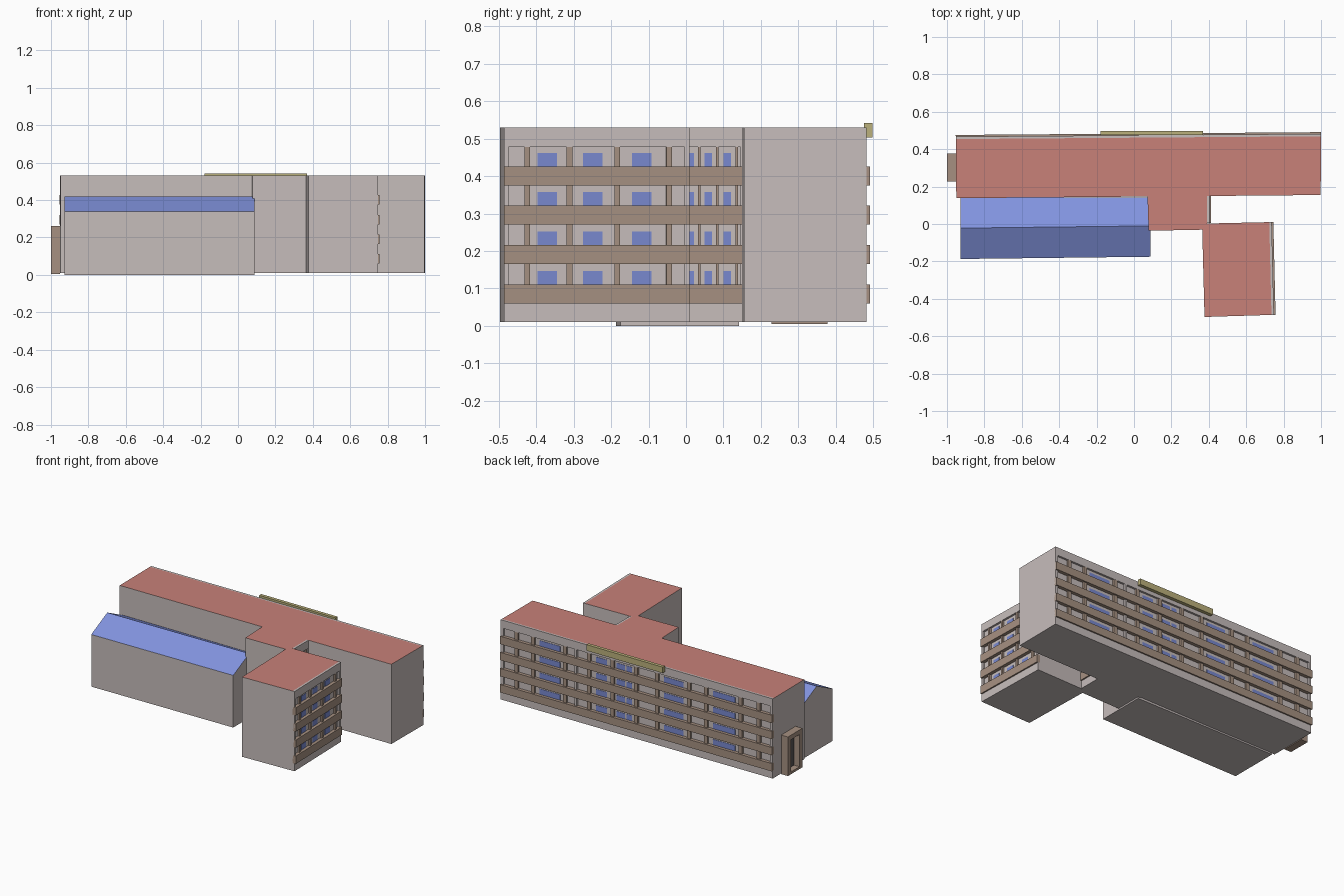
import bpy
from mathutils import Vector

if "Cube" in bpy.data.objects:
    bpy.data.objects.remove(bpy.data.objects["Cube"])


def mat(name, rgb):
    m = bpy.data.materials.new(name)
    m.diffuse_color = (*rgb, 1)
    m.use_nodes = True
    m.node_tree.nodes["Principled BSDF"].inputs["Base Color"].default_value = m.diffuse_color
    return m


WALL = mat("wall", (0.57, 0.51, 0.50))
RED = mat("red_roof", (0.58, 0.22, 0.19))
BLUE = mat("blue_roof", (0.22, 0.29, 0.73))
GLASS = mat("glass", (0.19, 0.25, 0.63))
BROWN = mat("brown", (0.38, 0.28, 0.22))
DARK = mat("dark", (0.10, 0.09, 0.09))
GOLD = mat("sign_gold", (0.50, 0.44, 0.20))

BOTTOM, TOP = 0.01, 0.53
RECESS, PROUD = 0.013, 0.009


def make(name, verts, faces, mats):
    me = bpy.data.meshes.new(name)
    me.from_pydata(verts, [], faces)
    for m in mats:
        me.materials.append(m)
    me.update()
    ob = bpy.data.objects.new(name, me)
    bpy.context.collection.objects.link(ob)
    return ob


def prism(name, pts, z0, z1, side, top=None):
    """Extrude a counter-clockwise footprint; the top face may have its own colour."""
    n = len(pts)
    verts = [(x, y, z) for z in (z0, z1) for x, y in pts]
    faces = [(i, (i + 1) % n, n + (i + 1) % n, n + i) for i in range(n)]
    faces += [tuple(reversed(range(n))), tuple(range(n, 2 * n))]
    ob = make(name, verts, faces, [side, top or side])
    ob.data.polygons[n + 1].material_index = 1
    return ob


def box(name, x0, x1, y0, y1, z0, z1, m):
    return prism(name, [(x0, y0), (x1, y0), (x1, y1), (x0, y1)], z0, z1, m)


def wall_boxes(name, p0, p1, boxes, m):
    """Boxes (u0, u1, d0, d1, z0, z1) along a wall line, d outward, in one mesh."""
    p0, p1 = Vector(p0), Vector(p1)
    t = (p1 - p0).normalized()
    nrm = Vector((t.y, -t.x))
    verts, faces = [], []
    for u0, u1, d0, d1, z0, z1 in boxes:
        b = len(verts)
        for z in (z0, z1):
            for u, d in ((u0, d1), (u1, d1), (u1, d0), (u0, d0)):
                verts.append((*(p0 + t * u + nrm * d), z))
        for f in ((0, 1, 5, 4), (1, 2, 6, 5), (2, 3, 7, 6), (3, 0, 4, 7), (3, 2, 1, 0), (4, 5, 6, 7)):
            faces.append(tuple(b + i for i in f))
    return make(name, verts, faces, [m])


FLOORS = [0.06 + 0.105 * i for i in range(4)]


def facade(name, p0, p1, posts, pillars, windows, pw=0.015):
    """Recessed gallery front: frame, balcony bands, pillars and windows."""
    L = (Vector(p1) - Vector(p0)).length
    r = -RECESS
    frame = [(0, L, r, 0, 0.478, TOP), (0, L, r, 0, BOTTOM, 0.062)]
    frame += [(a, b, r, 0, 0.062, 0.478) for a, b in posts]
    wall_boxes(name + "_frame", p0, p1, frame, WALL)
    wall_boxes(name + "_balcony_bands", p0, p1,
               [(0, L, r, PROUD, z, z + 0.051) for z in FLOORS], BROWN)
    wall_boxes(name + "_pillars", p0, p1,
               [(u - pw / 2, u + pw / 2, r, -0.001, 0.062, 0.478) for u in pillars], BROWN)
    wall_boxes(name + "_windows", p0, p1,
               [(u - w / 2, u + w / 2, r, r + 0.002, z + 0.051, z + 0.087)
                for u, w in windows for z in FLOORS], GLASS)


# Long main block and its back gallery
back0, back1 = (1.0, 0.482), (-0.953, 0.467)
prism("main_block", [(-0.95, 0.138), (0.998, 0.155), (1.0, 0.482 - RECESS), (-0.953, 0.467 - RECESS)],
      BOTTOM, TOP, WALL, RED)
facade("back_gallery", back0, back1,
       [(0, 0.02), (0.53, 0.545), (1.935, 1.953)],
       [0.11, 0.23, 0.46, 0.63, 0.80, 0.97, 1.12, 1.35, 1.47, 1.72, 1.85],
       [(0.345, 0.15), (0.715, 0.08), (0.855, 0.06), (0.915, 0.04),
        (1.235, 0.14), (1.595, 0.16)], pw=0.025)

# Connecting block
conn0, conn1 = (0.403, 0.005), (0.403, 0.15)
prism("connector", [(0.072, 0.15), (0.078, -0.036), (0.39, -0.03), (0.39, 0.15)],
      BOTTOM, TOP, WALL, RED)
facade("connector_gallery", conn0, conn1, [(0, 0.003), (0.14, 0.145)],
       [0.03, 0.078, 0.131], [(0.01, 0.012), (0.054, 0.02), (0.105, 0.02)], pw=0.007)

# Front wing with side gallery
wing0, wing1 = (0.748, -0.486), (0.736, 0.01)
prism("front_wing", [(0.377, -0.497), (0.748 - RECESS, -0.486), (0.736 - RECESS, 0.01), (0.364, 0.002)],
      BOTTOM, TOP, WALL, RED)
facade("wing_gallery", wing0, wing1, [(0, 0.012), (0.482, 0.496)],
       [0.062, 0.175, 0.303, 0.441], [(0.116, 0.052), (0.237, 0.052), (0.368, 0.052)])

# Gabled hall: cross-section lofted between its two ends
verts = []
for x, skew in ((-0.928, 0.0), (0.088, 0.012)):
    for y, z in ((-0.187, 0), (-0.187, 0.34), (-0.022, 0.42), (0.142, 0.34), (0.142, 0)):
        verts.append((x, y + (skew if y < 0.1 else 0), z))
hall = make("gabled_hall", verts,
            [(0, 5, 6, 1), (1, 6, 7, 2), (2, 7, 8, 3), (3, 8, 9, 4), (4, 9, 5, 0),
             (0, 1, 2, 3, 4), (9, 8, 7, 6, 5)], [WALL, BLUE])
for i in (1, 2):
    hall.data.polygons[i].material_index = 1

# Entrance porch on the left end
for side, y in (("front", 0.228), ("back", 0.348)):
    box("porch_jamb_" + side, -1.0, -0.951, y, y + 0.03, 0.005, 0.26, BROWN)
box("porch_lintel", -1.0, -0.951, 0.258, 0.348, 0.23, 0.26, BROWN)
box("porch_step", -1.0, -0.951, 0.258, 0.348, 0.005, 0.02, BROWN)
box("porch_door", -0.96, -0.951, 0.258, 0.348, 0.02, 0.23, DARK)

# Blank sign board on the back parapet
box("sign_board", -0.18, 0.37, 0.476, 0.498, 0.503, 0.542, GOLD)
